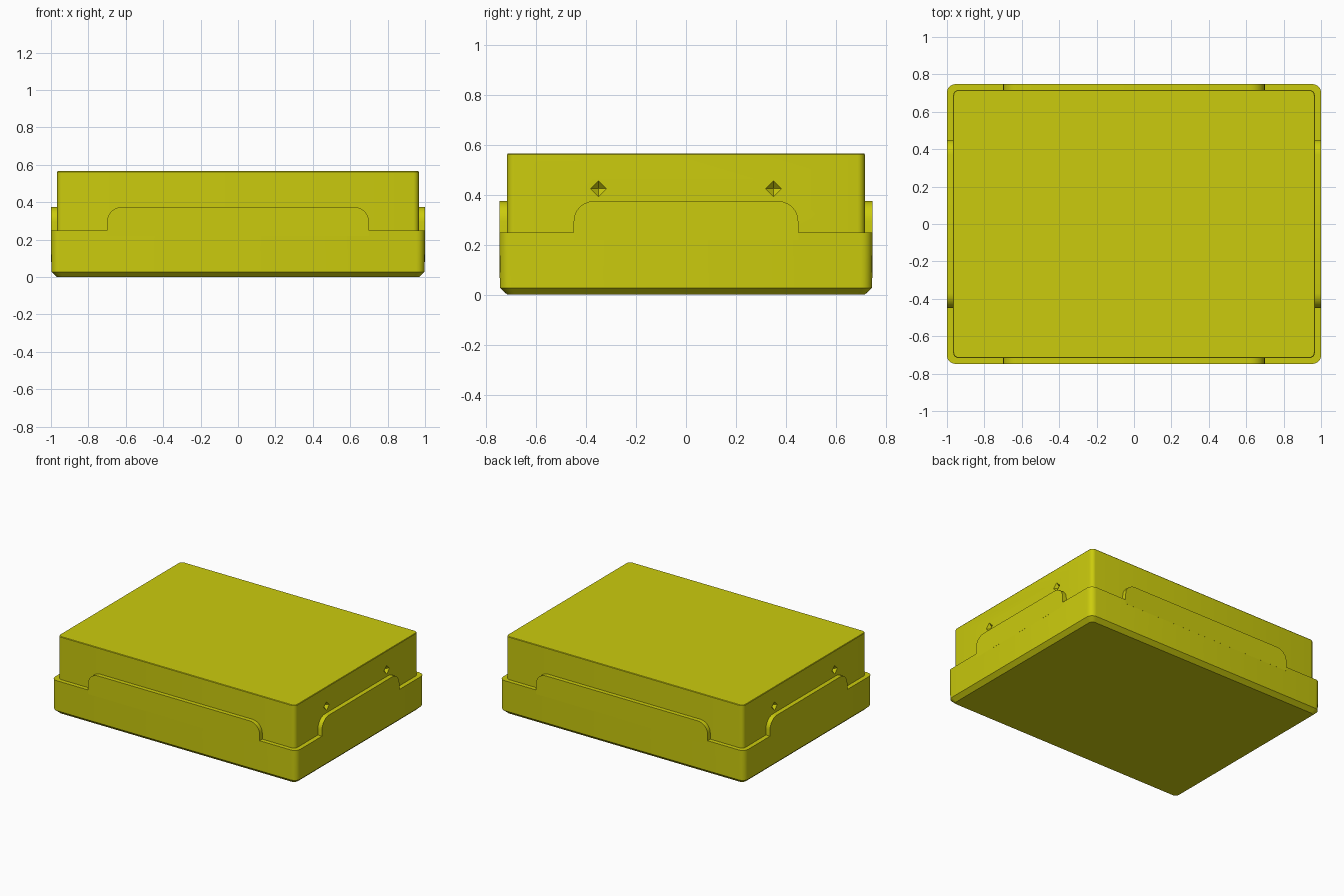
import bpy, bmesh, math
from mathutils import Matrix, Vector

if "Cube" in bpy.data.objects:
    bpy.data.objects.remove(bpy.data.objects["Cube"])

mat = bpy.data.materials.new("mustard_yellow")
mat.diffuse_color = (0.6, 0.6, 0.004, 1)
mat.use_nodes = True
mat.node_tree.nodes["Principled BSDF"].inputs["Base Color"].default_value = mat.diffuse_color


def finish(name, bm):
    bmesh.ops.recalc_face_normals(bm, faces=bm.faces)
    me = bpy.data.meshes.new(name)
    bm.to_mesh(me)
    bm.free()
    me.materials.append(mat)
    ob = bpy.data.objects.new(name, me)
    bpy.context.collection.objects.link(ob)
    return ob


def smooth(ob):
    bpy.ops.object.select_all(action='DESELECT')
    ob.select_set(True)
    bpy.context.view_layer.objects.active = ob
    bpy.ops.object.shade_smooth_by_angle(angle=math.radians(30))


def rounded_rect(hx, hy, r, n=5):
    pts = []
    for k, (sx, sy) in enumerate(((1, 1), (-1, 1), (-1, -1), (1, -1))):
        for i in range(n + 1):
            a = math.pi / 2 * (k + i / n)
            pts.append((sx * (hx - r) + r * math.cos(a), sy * (hy - r) + r * math.sin(a)))
    return pts


def stacked_box(name, levels):
    """Solid skinned through rounded rectangles (half x, half y, radius, z)."""
    bm = bmesh.new()
    loops = [[bm.verts.new((x, y, z)) for x, y in rounded_rect(hx, hy, r)]
             for hx, hy, r, z in levels]
    for a, b in zip(loops, loops[1:]):
        for i in range(len(a)):
            j = (i + 1) % len(a)
            bm.faces.new((a[i], a[j], b[j], b[i]))
    bm.faces.new(loops[0])
    bm.faces.new(loops[-1])
    return finish(name, bm)


def raised_tab(name, half, outer, angle):
    """Round-shouldered plate standing on the tray rim."""
    top, r, inner = 0.375, 0.08, outer - 0.04
    right = [(half, 0.22)] + [(half - r + r * math.cos(i * math.pi / 12),
                               top - r + r * math.sin(i * math.pi / 12)) for i in range(7)]
    prof = right + [(-x, z) for x, z in reversed(right)]
    bm = bmesh.new()
    face = bm.faces.new([bm.verts.new((x, -outer, z)) for x, z in prof])
    ext = bmesh.ops.extrude_face_region(bm, geom=[face])
    verts = [v for v in ext["geom"] if isinstance(v, bmesh.types.BMVert)]
    bmesh.ops.translate(bm, verts=verts, vec=Vector((0, outer - inner, 0)))
    bmesh.ops.transform(bm, matrix=Matrix.Rotation(angle, 4, 'Z'), verts=bm.verts)
    smooth(finish(name, bm))


# Tray with chamfered foot
smooth(stacked_box("tray", [(0.968, 0.716, 0.03, 0), (0.998, 0.746, 0.045, 0.028),
                            (1.0, 0.748, 0.045, 0.25)]))

# Tabs on all four sides
for i, side in enumerate(("front", "right", "back", "left")):
    half, outer = ((0.70, 0.748), (0.45, 1.0))[i % 2]
    raised_tab(side + "_tab", half, outer, i * math.pi / 2)

# Lid with diamond notches in both short sides
lid = stacked_box("lid", [(0.967, 0.717, 0.03, 0.2), (0.967, 0.717, 0.03, 0.562),
                          (0.964, 0.714, 0.028, 0.566)])
bm = bmesh.new()
for sx in (-1, 1):
    for y in (-0.35, 0.35):
        c = Vector((sx * 0.967, y, 0.425))
        d = 0.032
        ring = [bm.verts.new(c + Vector(o)) for o in ((0, d, 0), (0, 0, d), (0, -d, 0), (0, 0, -d))]
        for t in (-d, d):
            tip = bm.verts.new(c + Vector((t, 0, 0)))
            for i in range(4):
                bm.faces.new((ring[i], ring[(i + 1) % 4], tip))
cutter = finish("notch_cutter", bm)
cutter.hide_render = True
mod = lid.modifiers.new("notches", 'BOOLEAN')
mod.operation, mod.object, mod.solver = 'DIFFERENCE', cutter, 'EXACT'
bpy.context.view_layer.objects.active = lid
bpy.ops.object.modifier_apply(modifier=mod.name)
bpy.data.objects.remove(cutter)
smooth(lid)
